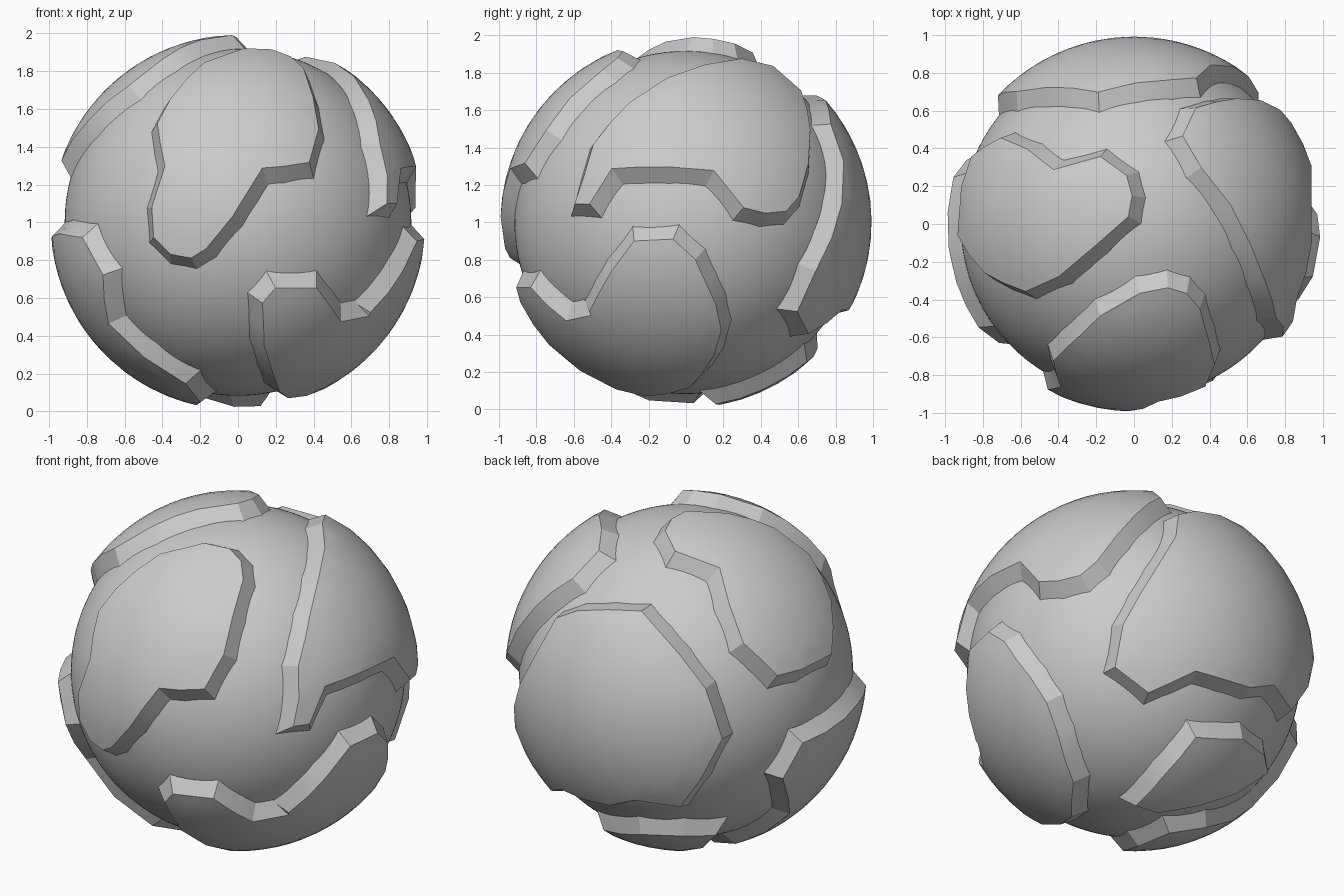
import bpy, bmesh, math
from mathutils import Vector
from mathutils.geometry import delaunay_2d_cdt

if "Cube" in bpy.data.objects:
    bpy.data.objects.remove(bpy.data.objects["Cube"])

LOW, HIGH, WALL = 0.917, 0.992, 0.085
CENTRE = Vector((0, 0, 1))


# Points on the unit ball read from the front, right and top views, or given directly
def F(x, z):
    return Vector((x, -math.sqrt(max(0, 1 - x * x - (z - 1) ** 2)), z - 1))


def R(y, z):
    return Vector((math.sqrt(max(0, 1 - y * y - (z - 1) ** 2)), y, z - 1))


def T(x, y):
    return Vector((x, y, math.sqrt(max(0, 1 - x * x - y * y))))


def P(x, y, z):
    return Vector((x, y, z))


def finish(bm, name):
    bmesh.ops.recalc_face_normals(bm, faces=bm.faces)
    mesh = bpy.data.meshes.new(name)
    bm.to_mesh(mesh)
    bm.free()
    ob = bpy.data.objects.new(name, mesh)
    bpy.context.collection.objects.link(ob)
    ob.location = CENTRE
    bpy.ops.object.select_all(action='DESELECT')
    ob.select_set(True)
    bpy.context.view_layer.objects.active = ob
    bpy.ops.object.shade_smooth_by_angle(angle=math.radians(20))


def inside(p, poly):
    hit = False
    for a, b in zip(poly, poly[1:] + poly[:1]):
        if (a.y > p.y) != (b.y > p.y) and p.x < a.x + (p.y - a.y) / (b.y - a.y) * (b.x - a.x):
            hit = not hit
    return hit


def gap(p, a, b):
    d = b - a
    t = min(1, max(0, (p - a).dot(d) / d.length_squared))
    return (p - a - d * t).length


# A raised curved plate with a sloping rim around its outline
def plate(name, dirs):
    dirs = [d.normalized() for d in dirs]
    ring = []
    for a, b in zip(dirs, dirs[1:] + dirs[:1]):
        n = max(1, math.ceil(a.angle(b) / 0.27))
        ring += [a.slerp(b, k / n) for k in range(n)]
    mid = sum(ring, Vector()).normalized()
    u = mid.orthogonal().normalized()
    v = mid.cross(u)

    def flat(d):
        return Vector((d.dot(u), d.dot(v))).normalized() * d.angle(mid)

    def ball(q, r):
        t = q.length
        if t < 1e-6:
            return mid * r
        return (mid * math.cos(t) + (u * q.x + v * q.y) / t * math.sin(t)) * r

    poly = [flat(d) for d in ring]
    n = len(poly)
    if sum(poly[i - 1].cross(poly[i]) for i in range(n)) < 0:
        poly.reverse()
    # rim outline pushed outwards
    outer = []
    for i in range(n):
        e0 = (poly[i] - poly[i - 1]).normalized()
        e1 = (poly[(i + 1) % n] - poly[i]).normalized()
        n0, n1 = Vector((e0.y, -e0.x)), Vector((e1.y, -e1.x))
        m = (n0 + n1).normalized()
        outer.append(poly[i] + m * WALL / max(0.7, m.dot(n0)))
    # curved top filled with a grid of points
    step = 0.075
    grid = [Vector((i * step, j * step * 0.97)) for i in range(-20, 21) for j in range(-20, 21)]
    grid = [q for q in grid if inside(q, poly)
            and min(gap(q, poly[i - 1], poly[i]) for i in range(n)) > 0.03]
    verts, _, faces, *_ = delaunay_2d_cdt(poly + grid, [], [list(range(n))], 1, 1e-5)
    bm = bmesh.new()
    bv = [bm.verts.new(ball(q, HIGH)) for q in verts]
    for f in faces:
        bm.faces.new([bv[i] for i in f])
    top = [bm.verts.new(ball(q, HIGH)) for q in poly]
    low = [bm.verts.new(ball(q, LOW - 0.008)) for q in outer]
    for i in range(n):
        bm.faces.new((top[i - 1], low[i - 1], low[i], top[i]))
    bmesh.ops.remove_doubles(bm, verts=bm.verts, dist=1e-4)
    finish(bm, name)


# Core ball
bm = bmesh.new()
bmesh.ops.create_icosphere(bm, subdivisions=6, radius=LOW)
finish(bm, "core_ball")

# Raised plates
plate("front_plate", [
    F(-.43, 1.53), F(-.39, 1.3), F(-.46, 1.08), F(-.45, .92), F(-.36, .83), F(-.25, .81),
    F(-.17, .86), F(-.03, 1.03), F(.13, 1.29), F(.25, 1.3), F(.38, 1.32), F(.43, 1.5),
    F(.40, 1.67), T(.35, -.45), T(.28, -.37), T(.18, -.34), T(.03, -.37), T(-.18, -.49),
    T(-.36, -.66)])

plate("top_plate", [
    T(-.71, .46), T(-.57, .4), T(-.43, .29), T(-.18, .36), T(-.04, .26), T(-.01, .15),
    T(-.03, .04), T(-.2, -.11), T(-.4, -.28), T(-.58, -.36), T(-.8, -.26),
    P(-.94, -.06, .33), P(-.92, .2, .33), P(-.87, .36, .34)])

plate("right_plate", [
    R(-.6, 1.1), R(-.55, 1.25), R(-.5, 1.42), R(-.3, 1.65), R(-.1, 1.78), R(.1, 1.85),
    T(.36, .3), T(.26, .47), T(.33, .62), R(.67, 1.5), R(.66, 1.32), R(.61, 1.14),
    R(.54, 1.06), R(.43, 1.05), R(.31, 1.08), R(.15, 1.28), R(-.1, 1.3), R(-.4, 1.29),
    R(-.52, 1.1)])

plate("lower_right_plate", [
    F(.13, .57), F(.2, .65), F(.42, .65), F(.55, .47), F(.7, .5), R(-.52, .52),
    R(-.4, .74), R(-.28, .9), R(-.07, .91), R(.05, .8), R(.16, .56), R(.19, .42),
    R(.15, .28), P(.45, .02, -.88), P(.27, -.22, -.94), F(.22, .1), F(.14, .34)])

plate("back_plate", [
    T(.2, .77), R(.78, 1.53), R(.85, 1.33), R(.84, 1.1), R(.7, .74), R(.6, .52),
    P(.45, .66, -.6), P(.26, .84, -.47), P(-.1, .88, -.46), P(-.27, .88, -.38),
    P(-.5, .77, -.41), P(-.63, .75, -.2), P(-.73, .69, .04), P(-.63, .71, .33),
    P(-.47, .73, .5), P(-.19, .70, .68)])

plate("lower_left_plate", [
    P(-.95, -.31, -.06), F(-.83, .92), F(-.72, .72), F(-.69, .46), F(-.5, .28), F(-.28, .14),
    P(-.2, -.2, -.96), P(-.22, .04, -.97), P(-.42, .12, -.9), P(-.77, .1, -.63),
    P(-.89, .34, -.29), P(-.965, .25, -.09)])

plate("bottom_plate", [
    P(.12, .16, -.98), P(.13, .42, -.9), P(.10, .65, -.75), P(-.19, .71, -.68),
    P(-.42, .62, -.66), P(-.55, .5, -.67), P(-.4, .41, -.82), P(-.2, .31, -.93),
    P(-.02, .18, -.98)])
